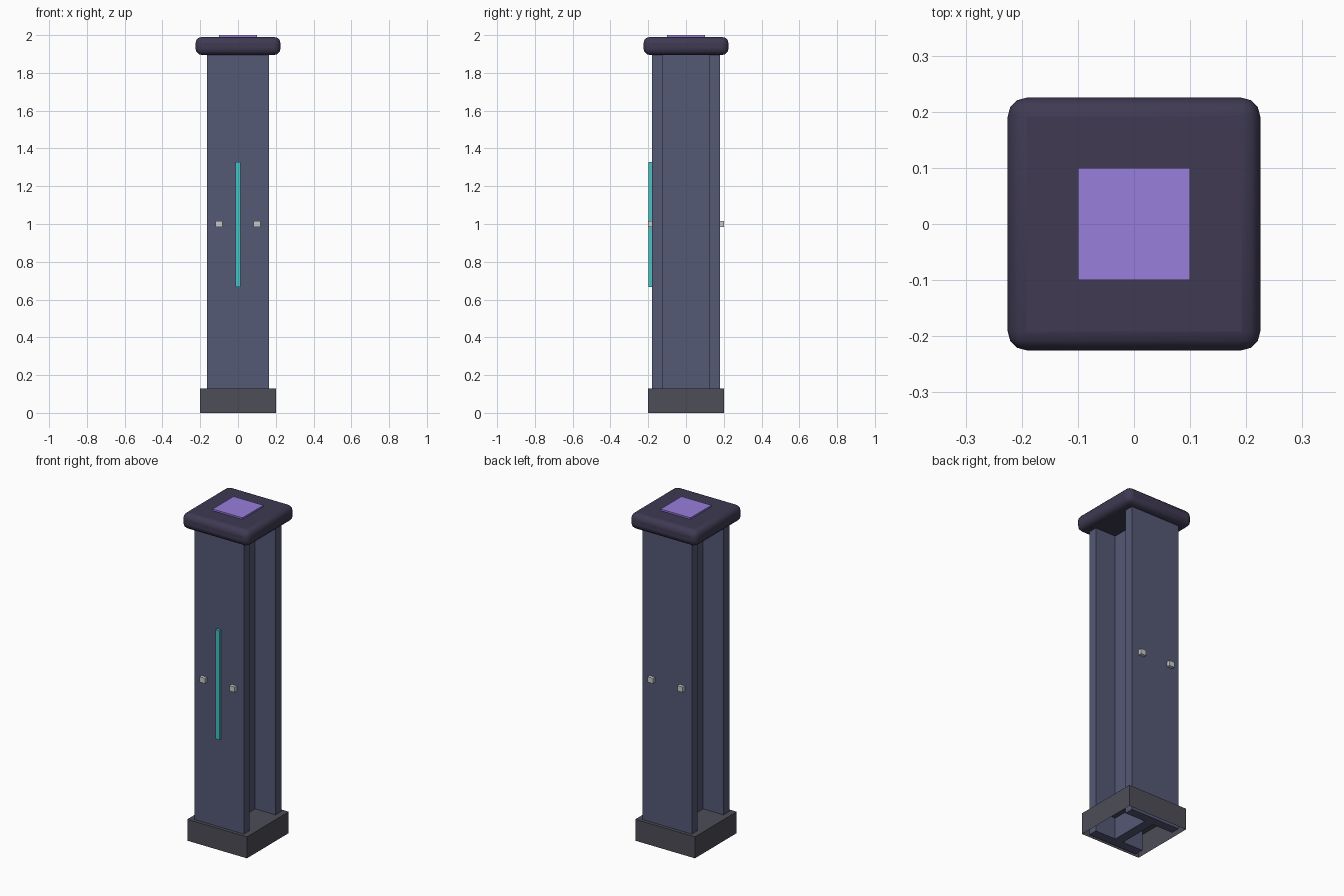
import bpy, bmesh
from mathutils import Vector

if "Cube" in bpy.data.objects:
    bpy.data.objects.remove(bpy.data.objects["Cube"])


def material(name, rgb):
    m = bpy.data.materials.new(name)
    m.diffuse_color = (*rgb, 1)
    m.use_nodes = True
    m.node_tree.nodes["Principled BSDF"].inputs["Base Color"].default_value = m.diffuse_color
    return m


STEEL = material("blue_steel", (0.09, 0.10, 0.18))
STONE = material("dark_base", (0.075, 0.075, 0.095))
CAP = material("dark_cap", (0.05, 0.042, 0.085))
PURPLE = material("purple_panel", (0.31, 0.21, 0.71))
TEAL = material("teal_light", (0.06, 0.55, 0.56))


def finish(name, bm, mat):
    bmesh.ops.recalc_face_normals(bm, faces=bm.faces)
    me = bpy.data.meshes.new(name)
    bm.to_mesh(me)
    bm.free()
    ob = bpy.data.objects.new(name, me)
    bpy.context.collection.objects.link(ob)
    if mat:
        me.materials.append(mat)
    return ob


def box(name, lo, hi, mat=None, open_bottom=False):
    lo, hi = Vector(lo), Vector(hi)
    bm = bmesh.new()
    bmesh.ops.create_cube(bm, size=1)
    bmesh.ops.scale(bm, vec=hi - lo, verts=bm.verts)
    bmesh.ops.translate(bm, vec=(lo + hi) / 2, verts=bm.verts)
    ob = finish(name, bm, mat)
    if open_bottom:
        bm = bmesh.new()
        bm.from_mesh(ob.data)
        low = [f for f in bm.faces if f.normal.z < -0.9]
        bmesh.ops.delete(bm, geom=low, context='FACES')
        bm.to_mesh(ob.data)
        bm.free()
    return ob


# I-beam column, extruded from its cross-section
W, D, T, S = 0.165, 0.18, 0.125, 0.028
quarter = [(W, -D), (W, -T), (S, -T)]
right = quarter + [(x, -y) for x, y in reversed(quarter)]
section = right + [(-x, y) for x, y in reversed(right)]
bm = bmesh.new()
face = bm.faces.new([bm.verts.new((x, y, 0.0)) for x, y in section])
ext = bmesh.ops.extrude_face_region(bm, geom=[face], use_keep_orig=True)
top = [v for v in ext["geom"] if isinstance(v, bmesh.types.BMVert)]
bmesh.ops.translate(bm, vec=(0, 0, 1.91), verts=top)
finish("column_beam", bm, STEEL)

# Base shoe, hollow underneath
box("base", (-0.2, -0.2, 0), (0.2, 0.2, 0.13), STONE, open_bottom=True)

# Rounded cap and inset top panel
cap = box("cap", (-0.225, -0.225, 1.895), (0.225, 0.225, 1.99), CAP)
bev = cap.modifiers.new("rounding", 'BEVEL')
bev.width, bev.segments = 0.033, 3
bpy.context.view_layer.objects.active = cap
cap.select_set(True)
bpy.ops.object.shade_smooth_by_angle()
box("top_panel", (-0.1, -0.1, 1.98), (0.1, 0.1, 2.0), PURPLE)

# Light strip on the front flange
box("light_strip", (-0.013, -0.198, 0.667), (0.013, -0.175, 1.328), TEAL)

# Bolts on both flanges
for side, sy in (("front", -1), ("back", 1)):
    for sx in (-1, 1):
        y0, y1 = sorted((sy * 0.17, sy * 0.2))
        box(f"{side}_bolt", (sx * 0.1 - 0.018, y0, 0.984),
            (sx * 0.1 + 0.018, y1, 1.016))
